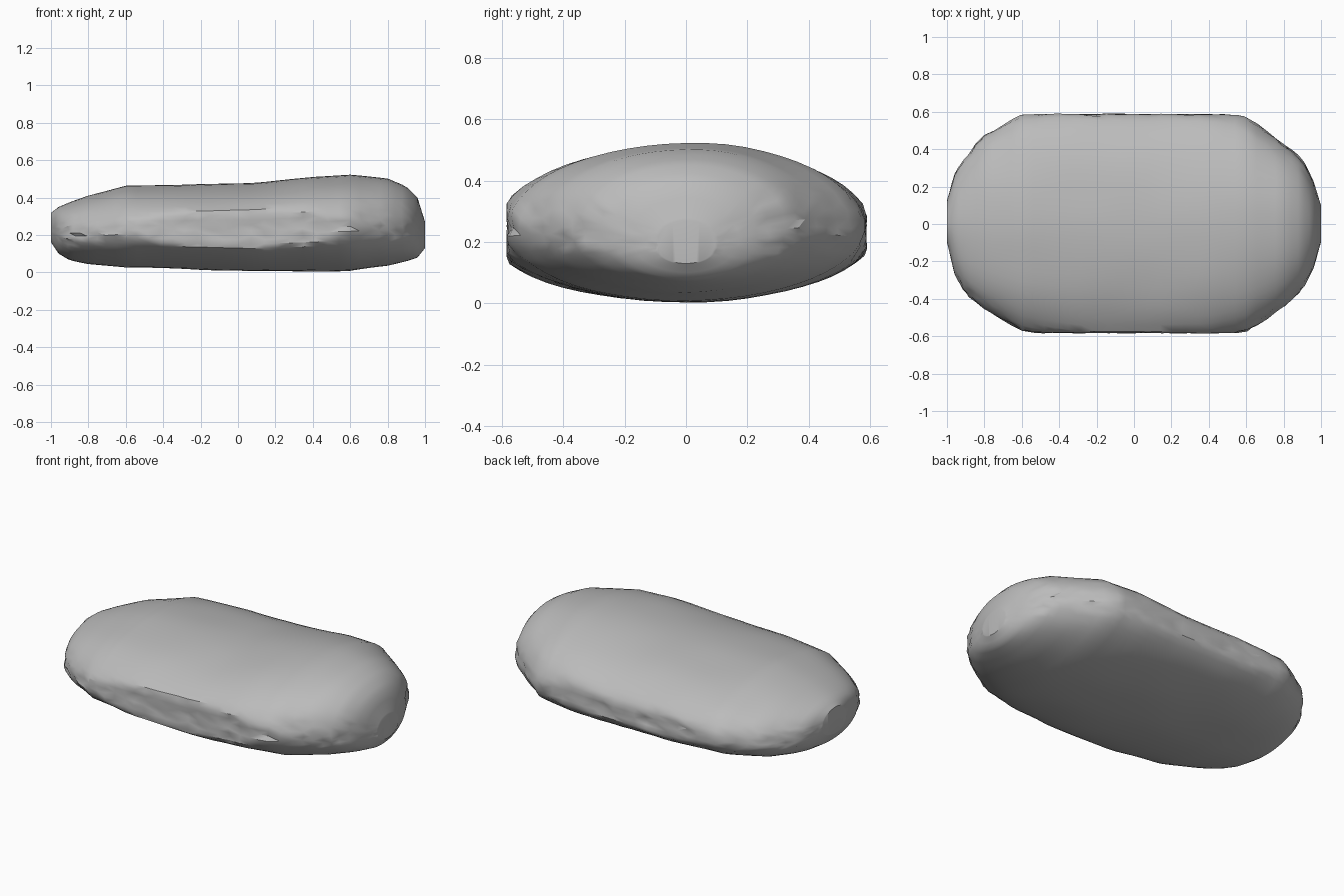
import bpy, bmesh, math, random
from mathutils import Vector, noise

default = bpy.data.objects.get("Cube")
if default:
    bpy.data.objects.remove(default, do_unlink=True)

random.seed(4)
SECTIONS, SIDES = 44, 56

# Stations along the length: x, back y, front y, top z, bottom z
STATIONS = [
    (-1, .13, -.1, .32, .16),
    (-.96, .27, -.27, .35, .1),
    (-.9, .37, -.38, .375, .065),
    (-.8, .48, -.46, .41, .045),
    (-.6, .59, -.58, .46, .025),
    (-.3, .62, -.64, .465, .02),
    (.1, .61, -.64, .478, .005),
    (.4, .61, -.63, .51, .005),
    (.6, .58, -.58, .52, .01),
    (.8, .43, -.45, .5, .035),
    (.9, .35, -.36, .46, .06),
    (.96, .23, -.24, .4, .08),
    (1, .1, -.1, .27, .13),
]


def station(x):
    """Blend the neighbouring stations at x."""
    for a, b in zip(STATIONS, STATIONS[1:]):
        if x <= b[0]:
            t = (x - a[0]) / (b[0] - a[0])
            return [p + (q - p) * t for p, q in zip(a[1:], b[1:])]
    return STATIONS[-1][1:]


def section_point(x, angle):
    """Rounded section with sheared-off long sides."""
    back, front, top, bottom = station(x)
    middle = bottom + (top - bottom) * .46
    c, s = math.cos(angle), math.sin(angle)
    y = c * (back if c > 0 else -front)
    z = middle + s * (top - middle if s > 0 else middle - bottom)
    y = max(-.585, min(.59, y))
    # Gentle waviness, and sharp chips limited to the side wall
    wave = noise.noise(Vector((x * 3, y * 4, z * 5)))
    z += wave * .006
    wall = max(0, 1 - abs(s) * 1.3) * max(.3, abs(c))
    chip = noise.noise(Vector((x * 9, y * 9, z * 14)))
    y -= math.copysign(wall * (.02 * chip + random.uniform(-.008, .008)), y)
    x += wall * random.uniform(-.01, .01) * (abs(x) < .95)
    return x, y, z


# Stone body, lofted along its length
bm = bmesh.new()
rings = []
for i in range(SECTIONS + 1):
    x = -math.cos(math.pi * i / SECTIONS)
    rings.append([bm.verts.new(section_point(x, math.tau * j / SIDES))
                  for j in range(SIDES)])
for a, b in zip(rings, rings[1:]):
    for j in range(SIDES):
        k = (j + 1) % SIDES
        bm.faces.new((a[j], a[k], b[k], b[j]))
for ring in (rings[0], rings[-1]):
    bm.faces.new(ring)
bmesh.ops.recalc_face_normals(bm, faces=bm.faces)

# Irregular triangles on the broken edge
edge_faces = [f for f in bm.faces if abs(f.normal.z) < .6]
bmesh.ops.triangulate(bm, faces=edge_faces)

mesh = bpy.data.meshes.new("stone")
bm.to_mesh(mesh)
bm.free()
stone = bpy.data.objects.new("stone", mesh)
bpy.context.collection.objects.link(stone)

# Plain grey stone
grey = bpy.data.materials.new("stone grey")
grey.use_nodes = True
colour = (.5, .5, .5, 1)
grey.diffuse_color = colour
grey.node_tree.nodes["Principled BSDF"].inputs["Base Color"].default_value = colour
mesh.materials.append(grey)

# Smooth faces, with sharp chipped edges kept
bpy.ops.object.select_all(action="DESELECT")
stone.select_set(True)
bpy.context.view_layer.objects.active = stone
bpy.ops.object.shade_smooth_by_angle(angle=math.radians(35))
